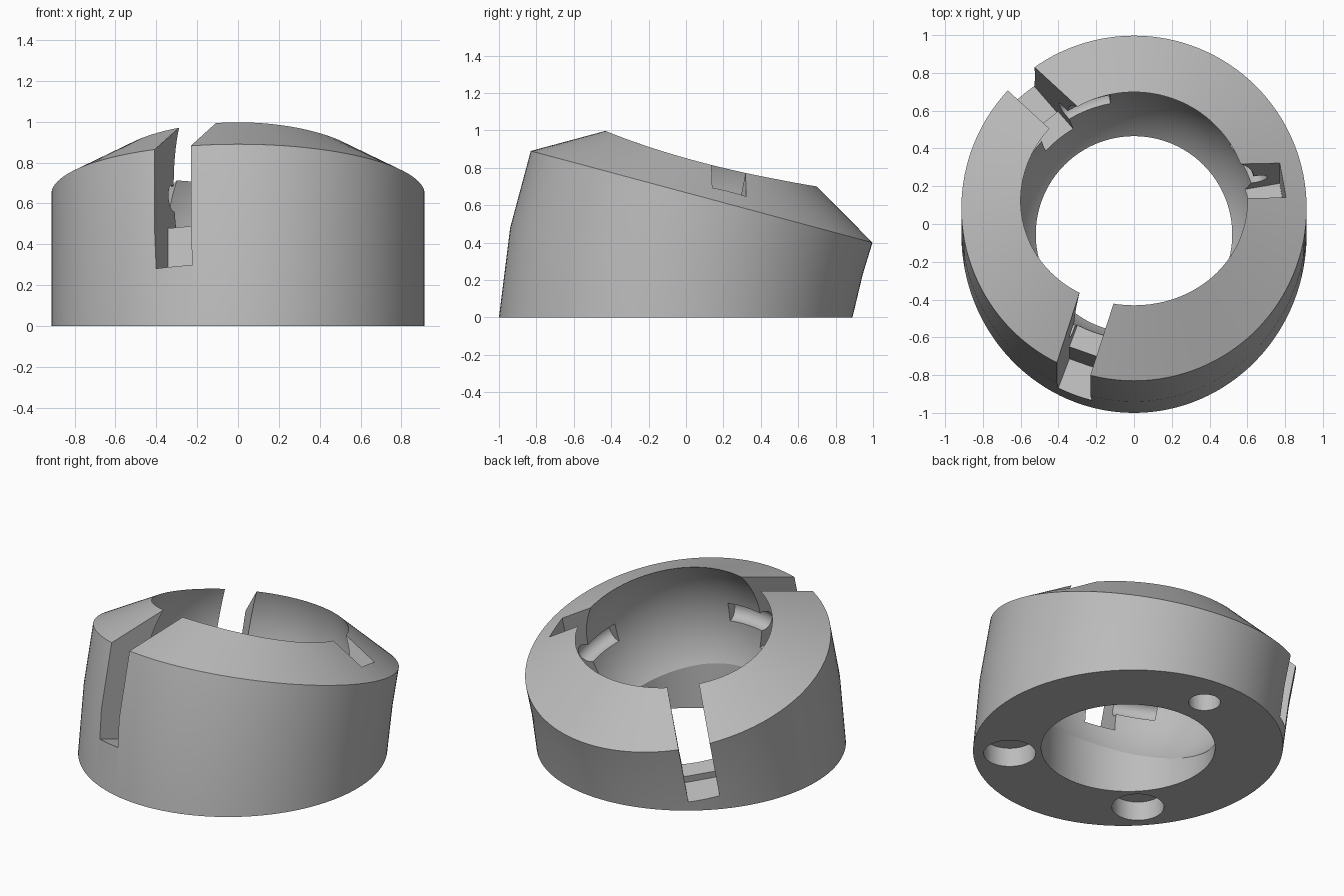
import bpy, bmesh, math
from mathutils import Matrix, Vector

if "Cube" in bpy.data.objects:
    bpy.data.objects.remove(bpy.data.objects["Cube"])

N = 128
TILT = math.radians(15)

grey = bpy.data.materials.new("light grey")
grey.diffuse_color = (0.5, 0.5, 0.5, 1)
grey.use_nodes = True
grey.node_tree.nodes["Principled BSDF"].inputs["Base Color"].default_value = grey.diffuse_color


def make_object(name, bm):
    bmesh.ops.recalc_face_normals(bm, faces=bm.faces)
    mesh = bpy.data.meshes.new(name)
    bm.to_mesh(mesh)
    bm.free()
    mesh.materials.append(grey)
    ob = bpy.data.objects.new(name, mesh)
    bpy.context.collection.objects.link(ob)
    return ob


def ring(front, back, rx, sag=0.0):
    """Tilted ellipse given by its front and back (y, z) points and x radius."""
    cy, cz = (front[0] + back[0]) / 2, (front[1] + back[1]) / 2
    dy, dz = (back[0] - front[0]) / 2, (back[1] - front[1]) / 2
    pts = []
    for i in range(N):
        a = 2 * math.pi * i / N
        c, s = math.cos(a), math.sin(a)
        pts.append((rx * c, cy + dy * s, cz + dz * s - sag * c * c))
    return pts


def loft(bm, rings, closed=False):
    """Skin rings of points with quads; returns the vertex loops."""
    loops = [[bm.verts.new(p) for p in r] for r in rings]
    for low, high in zip(loops, loops[1:]):
        n = len(low)
        for i in range(n):
            j = (i + 1) % n
            bm.faces.new((low[i], low[j], high[j], high[i]))
    return loops


def cap(bm, loop, centre):
    mid = bm.verts.new(centre)
    for i in range(len(loop)):
        bm.faces.new((loop[i], loop[(i + 1) % len(loop)], mid))


# Collar body: bent cylinder with a tilted conical top
bm = bmesh.new()
loops = loft(bm, [
    ring((-1.0, 0), (0.89, 0), 0.914),
    ring((-0.94, 0.48), (0.945, 0.23), 0.914),
    ring((-0.83, 0.89), (0.997, 0.40), 0.914),
    ring((-0.42, 1.0), (0.70, 0.70), 0.59, 0.03),
])
cap(bm, loops[0], (0, -0.055, 0))
cap(bm, loops[-1], (0, 0.14, 0.84))
body = make_object("collar_body", bm)

# Frame of the tilted upper rim
rim = Matrix.Translation((0, 0.081, 0.645)) @ Matrix.Rotation(-TILT, 4, 'X')


def box(name, lo, hi, frame):
    bm = bmesh.new()
    lo, hi = Vector(lo), Vector(hi)
    mat = frame @ Matrix.Translation((lo + hi) / 2) @ Matrix.Diagonal((*(hi - lo), 1))
    bmesh.ops.create_cube(bm, size=1, matrix=mat)
    return make_object(name, bm)


def cylinder(name, radius, depth, frame, segments=40):
    bm = bmesh.new()
    bmesh.ops.create_cone(bm, cap_ends=True, segments=segments, radius1=radius,
                          radius2=radius, depth=depth, matrix=frame)
    return make_object(name, bm)


def arc_groove(name, radius, minor, w, half_angle, frame):
    """Round-section groove following an arc about the tilted axis."""
    rings = []
    for k in range(25):
        a = half_angle * (k / 12 - 1)
        pts = []
        for i in range(20):
            t = 2 * math.pi * i / 20
            r = radius + minor * math.cos(t)
            pts.append(frame @ Vector((r * math.cos(a), r * math.sin(a), w + minor * math.sin(t))))
        rings.append(pts)
    bm = bmesh.new()
    loops = loft(bm, rings)
    bm.faces.new(loops[0])
    bm.faces.new(loops[-1])
    return make_object(name, bm)


# Spherical socket opening into a straight bore
bm = bmesh.new()
bmesh.ops.create_uvsphere(bm, u_segments=N, v_segments=64, radius=0.666,
                          matrix=rim @ Matrix.Translation((0, 0, -0.11)))
cutters = [make_object("socket_cutter", bm),
           cylinder("bore_cutter", 0.52, 0.6, Matrix.Translation((0, -0.055, 0.1)), N)]

# Three stepped jaw slots, each crossed by a short arc groove in the socket
for angle, depth in ((-110, 0.597), (10, 0.475), (130, 0.395)):
    frame = rim @ Matrix.Rotation(math.radians(angle), 4, 'Z')
    cutters.append(box("slot_cutter", (0.3, -0.095, -0.35), (0.8, 0.095, 0.6), frame))
    cutters.append(box("slot_step_cutter", (0.74, -0.095, -depth), (1.3, 0.095, 0.61), frame))
    cutters.append(arc_groove("groove_cutter", 0.675, 0.065, -0.18, math.radians(29), frame))

# Blind holes in the underside
for x, y, r in ((0.5, -0.56, 0.156), (-0.5, -0.56, 0.156), (0, 0.655, 0.096)):
    cutters.append(cylinder("base_hole_cutter", r, 0.25, Matrix.Translation((x, y, 0))))

for c in cutters:
    c.hide_render = True
    c.hide_set(True)
    mod = body.modifiers.new("cut", 'BOOLEAN')
    mod.operation = 'DIFFERENCE'
    mod.solver = 'EXACT'
    mod.object = c

# Bake the cuts, drop the cutters and smooth the curved walls
bpy.context.view_layer.objects.active = body
body.select_set(True)
for mod in list(body.modifiers):
    bpy.ops.object.modifier_apply(modifier=mod.name)
for c in cutters:
    bpy.data.objects.remove(c)
bpy.ops.object.shade_smooth_by_angle(angle=math.radians(20))
